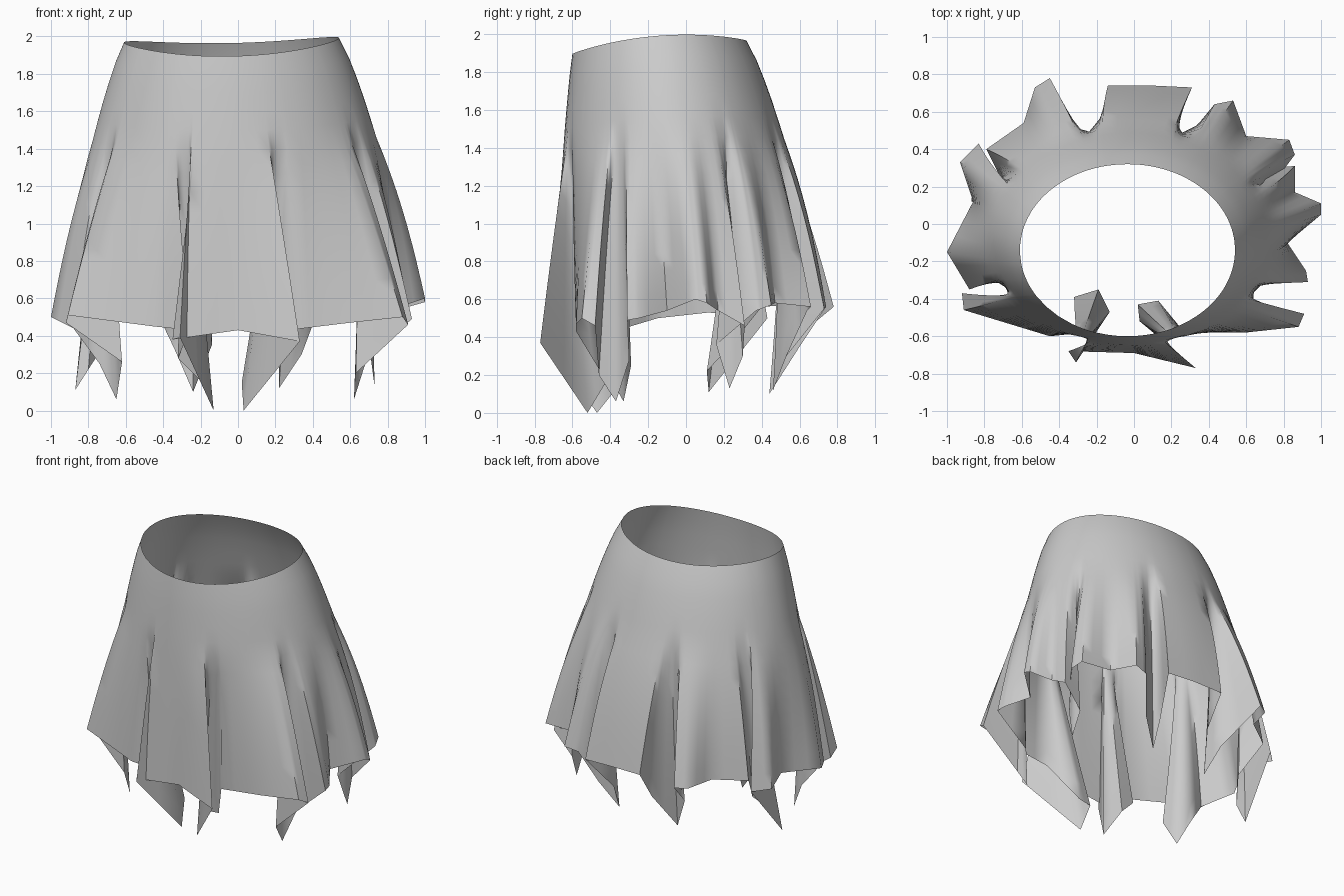
import bpy, bmesh, math
from mathutils import Vector as V

if "Cube" in bpy.data.objects:
    bpy.data.objects.remove(bpy.data.objects["Cube"])

TAU = 2 * math.pi
# Inward folds, counter-clockwise from the front: lip, three hanging points, lip
folds = [
    ((.33, -.77, .37), (.03, -.52, .00), (.02, -.43, .15), (.13, -.41, .15), (.27, -.58, .43)),
    ((.91, -.48, .46), (.63, -.46, .20), (.62, -.37, .06), (.69, -.30, .28), (.93, -.31, .49)),
    ((.86, .31, .46), (.72, .30, .30), (.73, .23, .13), (.70, .16, .36), (.86, .37, .54)),
    ((.43, .64, .54), (.34, .53, .30), (.22, .46, .12), (.22, .53, .30), (.31, .73, .55)),
    ((-.14, .74, .56), (-.14, .60, .35), (-.24, .44, .10), (-.34, .50, .33), (-.45, .78, .56)),
    ((-.79, .40, .56), (-.71, .24, .36), (-.80, .11, .22), (-.87, .12, .11), (-.83, .43, .50)),
    ((-.88, -.35, .44), (-.74, -.29, .25), (-.65, -.33, .06), (-.62, -.44, .26), (-.92, -.37, .47)),
    ((-.26, -.58, .43), (-.32, -.39, .28), (-.19, -.35, .15), (-.13, -.47, .00), (-.35, -.68, .38)),
]
# Ordinary hem points between folds
panels = [(.92, -.25, .50), (.82, -.10, .54), (1.0, .05, .60), (1.0, .11, .58), (.86, .17, .54),
          (.83, .45, .57), (.60, .47, .58), (.53, .66, .56), (.10, .74, .56), (-.53, .73, .56),
          (-.59, .54, .57), (-.93, .33, .51), (-.86, .12, .53), (-1.0, -.15, .50),
          (-.91, -.46, .51), (-.45, -.60, .45), (-.31, -.74, .39), (0, -.69, .43),
          (.60, -.58, .47), (.88, -.55, .50)]


def angle(p):
    return math.atan2((p[1] + .02) / .70, p[0] / .90)


def waist(a):
    c, s = math.cos(a), math.sin(a)
    return V((-.035 + .575 * c, -.14 + .46 * s, 1.98 + .035 * s - .05 * s * s + .012 * c))


def base_hem(a):
    return V((.90 * math.cos(a), -.01 + .69 * math.sin(a), .5))


# Hem columns: (angle on the smooth cone, hem position, inside a fold)
keys = [(angle(p) % TAU, V(p), False) for p in panels]
for pts in folds:
    mid = angle((V(pts[0]) + V(pts[4])) / 2)
    for d, p in zip((-.085, -.035, 0, .035, .085), pts):
        keys.append(((mid + d) % TAU, V(p), p is not pts[4]))
keys.sort(key=lambda k: k[0])

columns = []
for i, (a, p, inside) in enumerate(keys):
    b, q, _ = keys[(i + 1) % len(keys)]
    b = b if b > a else b + TAU
    n = 2 if inside else 3
    for j in range(n):
        columns.append((a + (b - a) * j / n, p.lerp(q, j / n)))

# Skirt cloth: smooth at the waist, folds open towards the hem
rows = 14
bm = bmesh.new()
grid = []
for a, hem in columns:
    top, low = waist(a), base_hem(a)
    out = V((math.cos(a), math.sin(a), 0))
    bulge = .045 * (1 + .9 * min(0, out.y))  # the front hangs straight
    line = []
    for r in range(rows + 1):
        t = r / rows
        p = top.lerp(low, t)
        f = t ** .8
        p.x, p.y = top.x + (low.x - top.x) * f, top.y + (low.y - top.y) * f
        p += out * bulge * math.sin(math.pi * t)
        grow = max(0, (t - .34) / .66)
        line.append(bm.verts.new(p + (hem - low) * grow))
    grid.append(line)
for i, line in enumerate(grid):
    nxt = grid[(i + 1) % len(grid)]
    for r in range(rows):
        bm.faces.new((line[r], line[r + 1], nxt[r + 1], nxt[r]))
mesh = bpy.data.meshes.new("skirt")
bm.to_mesh(mesh)
bm.free()
skirt = bpy.data.objects.new("skirt", mesh)
bpy.context.collection.objects.link(skirt)
bpy.context.view_layer.objects.active = skirt
skirt.select_set(True)
bpy.ops.object.shade_smooth_by_angle(angle=math.radians(60))
